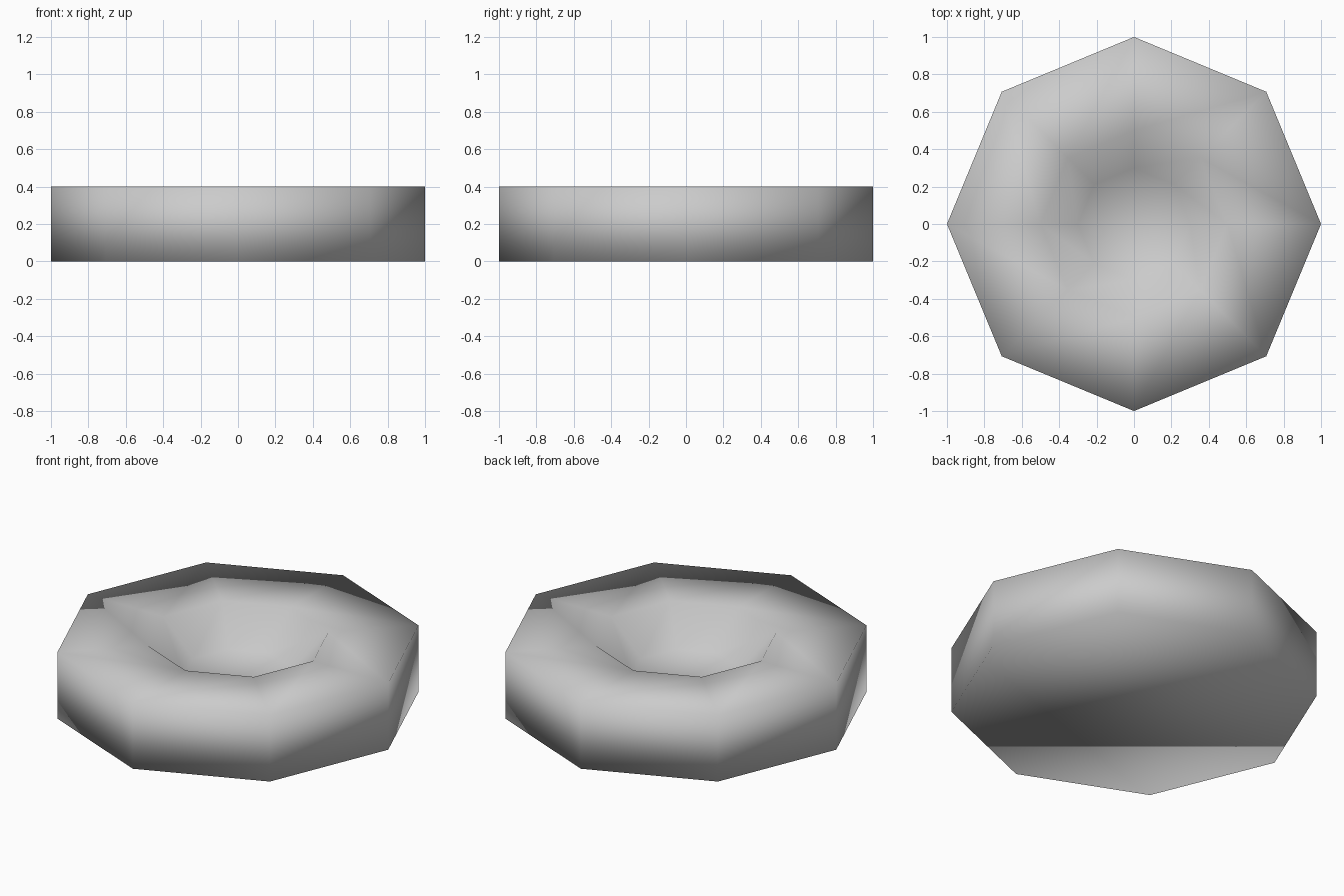
import bpy
import bmesh
from math import cos, sin, pi

old = bpy.data.objects.get("Cube")
if old:
    bpy.data.objects.remove(old, do_unlink=True)

SIDES = 8

# One plain grey material
grey = bpy.data.materials.new("light grey")
grey.use_nodes = True
colour = (0.6, 0.6, 0.6, 1)
grey.diffuse_color = colour
grey.node_tree.nodes["Principled BSDF"].inputs["Base Color"].default_value = colour

# Profile (radius, height): base edge, outer rim, inner rim, recessed floor
profile = [(1, 0), (1, 0.4), (0.5, 0.4), (0.3, 0.2)]

bm = bmesh.new()
rings = []
for radius, height in profile:
    angles = [2 * pi * i / SIDES for i in range(SIDES)]
    rings.append([bm.verts.new((radius * cos(a), radius * sin(a), height)) for a in angles])

# Walls and flat rim between neighbouring rings
for low, high in zip(rings, rings[1:]):
    for i in range(SIDES):
        j = (i + 1) % SIDES
        bm.faces.new((low[i], low[j], high[j], high[i]))

# Underside and floor of the hollow
bm.faces.new(reversed(rings[0]))
bm.faces.new(rings[-1])

# Smooth shading over every edge
for face in bm.faces:
    face.smooth = True

mesh = bpy.data.meshes.new("octagonal_dish")
bm.to_mesh(mesh)
bm.free()
mesh.materials.append(grey)
dish = bpy.data.objects.new("octagonal_dish", mesh)
bpy.context.collection.objects.link(dish)
